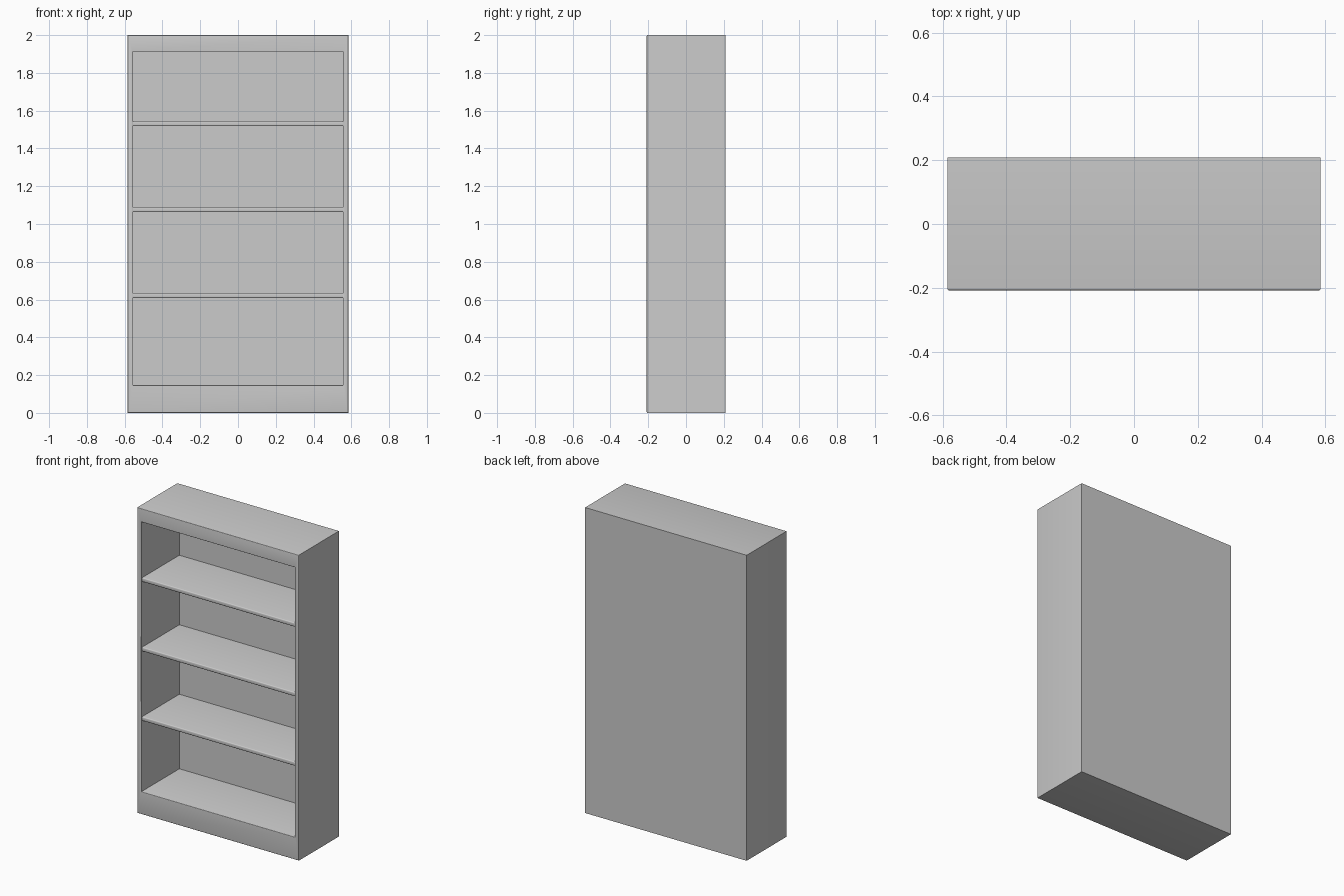
import bpy, bmesh, math
from mathutils import Vector

W, D, H = 1.17, 0.416, 2.0        # outer size
SIDE, LOW, HIGH = 0.03, 0.147, 1.912  # side thickness, opening bottom and top
BACK = 0.022                      # back panel thickness

if "Cube" in bpy.data.objects:
    bpy.data.objects.remove(bpy.data.objects["Cube"])

grey = bpy.data.materials.new("plain grey")
grey.use_nodes = True
colour = (0.6, 0.6, 0.6, 1)
grey.diffuse_color = colour
grey.node_tree.nodes["Principled BSDF"].inputs["Base Color"].default_value = colour


def box(bm, size, centre):
    verts = bmesh.ops.create_cube(bm, size=1)["verts"]
    bmesh.ops.scale(bm, vec=size, verts=verts)
    bmesh.ops.translate(bm, vec=centre, verts=verts)


def finish(bm, name, angle):
    bmesh.ops.recalc_face_normals(bm, faces=bm.faces)
    mesh = bpy.data.meshes.new(name)
    bm.to_mesh(mesh)
    bm.free()
    mesh.materials.append(grey)
    obj = bpy.data.objects.new(name, mesh)
    bpy.context.collection.objects.link(obj)
    bpy.ops.object.select_all(action="DESELECT")
    obj.select_set(True)
    bpy.context.view_layer.objects.active = obj
    bpy.ops.object.shade_smooth_by_angle(angle=math.radians(angle))
    return obj


def round_front(bm, y, width):
    edges = [e for e in bm.edges if all(abs(v.co.y - y) < 1e-4 for v in e.verts)
             and len({round(f.normal.y) for f in e.link_faces}) > 1]
    bmesh.ops.bevel(bm, geom=edges, offset=width, segments=3, profile=0.5,
                    affect="EDGES", clamp_overlap=True)


# Carcass: a box whose front is inset and pushed back to form the opening
bm = bmesh.new()
box(bm, (W, D, H), (0, 0, H / 2))
bm.normal_update()
front = min(bm.faces, key=lambda f: f.calc_center_median().y)
bmesh.ops.inset_region(bm, faces=[front], thickness=SIDE, use_even_offset=True)
for v in front.verts:
    v.co.z = LOW if v.co.z < H / 2 else HIGH
inner = bmesh.ops.extrude_face_region(bm, geom=[front])["geom"]
for v in [g for g in inner if isinstance(g, bmesh.types.BMVert)]:
    v.co.y = D / 2 - BACK
if front.is_valid:
    bmesh.ops.delete(bm, geom=[front], context="FACES_ONLY")
bm.normal_update()
round_front(bm, -D / 2, 0.005)
finish(bm, "carcass", 40)

# Three shelves with rounded front edges
THICK, RECESS = 0.027, 0.008
front_y, back_y = -D / 2 + RECESS, D / 2 - BACK
for i, top in enumerate((0.635, 1.09, 1.545)):
    bm = bmesh.new()
    box(bm, (W - 2 * SIDE, back_y - front_y, THICK),
        (0, (front_y + back_y) / 2, top - THICK / 2))
    bm.normal_update()
    for_front = [e for e in bm.edges if all(v.co.y < front_y + 1e-4 for v in e.verts)
                 and abs(e.verts[0].co.z - e.verts[1].co.z) < 1e-4]
    bmesh.ops.bevel(bm, geom=for_front, offset=0.006, segments=3, profile=0.5,
                    affect="EDGES")
    finish(bm, f"shelf_{i + 1}", 40)
